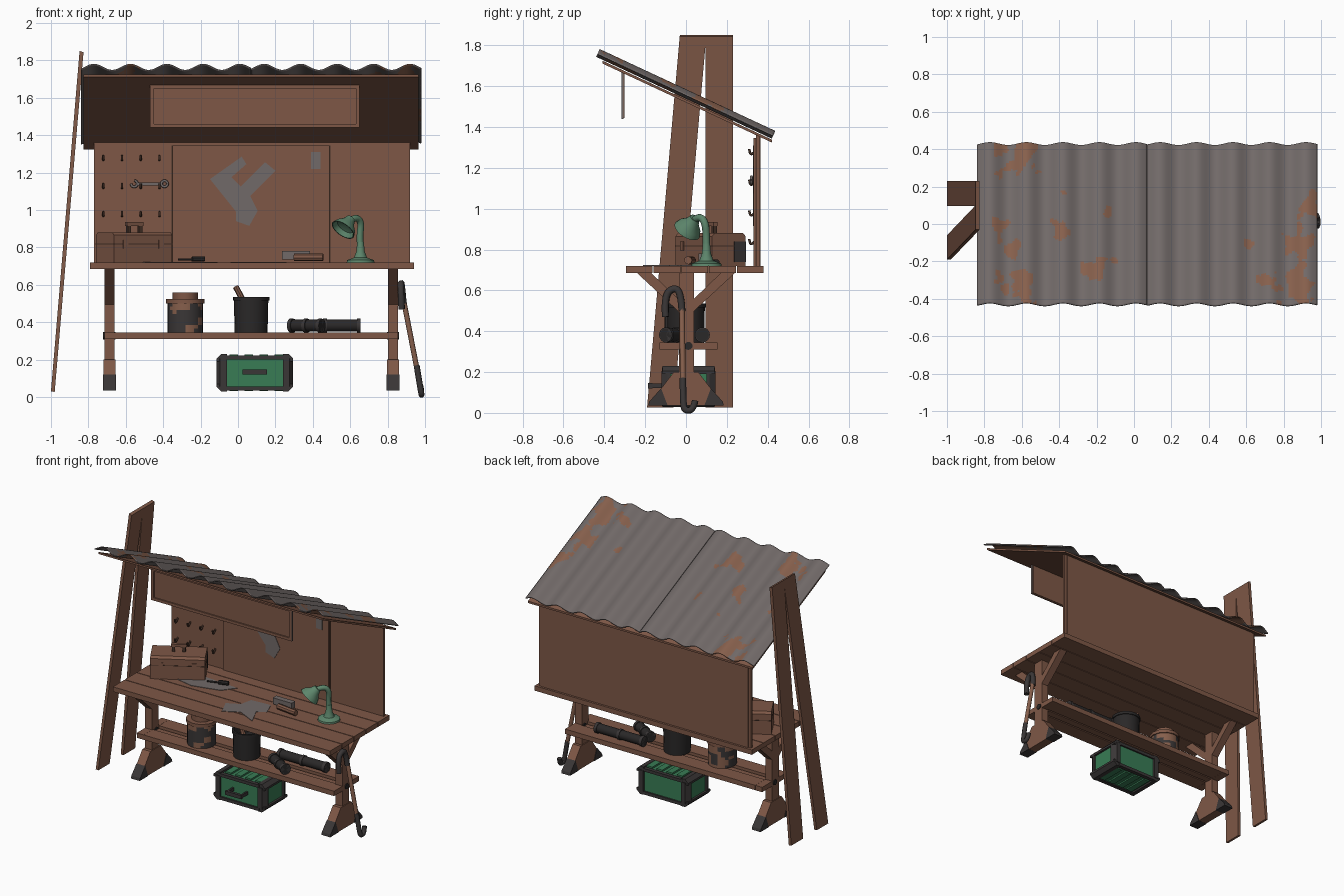
import bpy, bmesh, math
from mathutils import Vector, Matrix, noise

cube = bpy.data.objects.get("Cube")
if cube:
    bpy.data.objects.remove(cube, do_unlink=True)


def material(name, r, g, b):
    m = bpy.data.materials.new(name)
    m.use_nodes = True
    m.diffuse_color = (r, g, b, 1)
    m.node_tree.nodes["Principled BSDF"].inputs["Base Color"].default_value = (r, g, b, 1)
    return m


WOOD = material("brown wood", .21, .097, .062)
SHADE = material("dark brown", .06, .032, .022)
RUST = material("rust", .24, .115, .072)
ZINC = material("grey metal", .165, .142, .138)
IRON = material("dark iron", .042, .037, .037)
BLACK = material("black", .023, .021, .021)
GREEN = material("box green", .04, .2, .09)
LAMP = material("lamp green", .11, .24, .15)


def make(name, bm, mat, smooth=False):
    bmesh.ops.recalc_face_normals(bm, faces=bm.faces)
    me = bpy.data.meshes.new(name)
    bm.to_mesh(me)
    bm.free()
    me.materials.append(mat)
    ob = bpy.data.objects.new(name, me)
    bpy.context.collection.objects.link(ob)
    if smooth:
        bpy.ops.object.select_all(action='DESELECT')
        ob.select_set(True)
        bpy.context.view_layer.objects.active = ob
        bpy.ops.object.shade_smooth_by_angle(angle=.7)
    return ob


def prism(name, pts, axis, a, b, mat, shear=0):
    """Extrude a profile from a to b along an axis; shear moves y with height."""
    bm = bmesh.new()
    place = {'x': lambda p, t: (t, p[0], p[1]), 'y': lambda p, t: (p[0], t, p[1]),
             'z': lambda p, t: (p[0], p[1], t)}[axis]
    face = bm.faces.new([bm.verts.new(place(p, a)) for p in pts])
    step = Vector(place((0, 0), b - a))
    ext = bmesh.ops.extrude_face_region(bm, geom=[face])
    bmesh.ops.translate(bm, vec=step, verts=[v for v in ext['geom'] if isinstance(v, bmesh.types.BMVert)])
    for v in bm.verts:
        v.co.y += shear * v.co.z
    return make(name, bm, mat)


def box(name, x, y, z, mat):
    return prism(name, [(x[0], y[0]), (x[1], y[0]), (x[1], y[1]), (x[0], y[1])], 'z', z[0], z[1], mat)


def lathe(name, profile, mat, base, axis=(0, 0, 1), sides=20):
    """Spin (radius, height) pairs about an axis through base."""
    bm = bmesh.new()
    vs = [bm.verts.new((r, 0, h)) for r, h in profile]
    es = [bm.edges.new(e) for e in zip(vs, vs[1:])]
    bmesh.ops.spin(bm, geom=vs + es, cent=(0, 0, 0), axis=(0, 0, 1), angle=math.tau, steps=sides)
    bmesh.ops.remove_doubles(bm, verts=bm.verts, dist=1e-5)
    turn = Vector((0, 0, 1)).rotation_difference(Vector(axis)).to_matrix().to_4x4()
    bm.transform(Matrix.Translation(base) @ turn)
    return make(name, bm, mat, True)


def rod(name, a, b, r, mat, sides=16):
    d = Vector(b) - Vector(a)
    return lathe(name, [(0, 0), (r, 0), (r, d.length), (0, d.length)], mat, a, d, sides)


def tube(name, pts, r, mat):
    cu = bpy.data.curves.new(name, 'CURVE')
    cu.dimensions = '3D'
    cu.bevel_depth, cu.bevel_resolution, cu.use_fill_caps = r, 2, True
    sp = cu.splines.new('NURBS')
    sp.points.add(len(pts) - 1)
    for p, q in zip(sp.points, pts):
        p.co = (*q, 1)
    sp.use_endpoint_u, sp.order_u, sp.resolution_u = True, 3, 5
    cu.materials.append(mat)
    ob = bpy.data.objects.new(name, cu)
    bpy.context.collection.objects.link(ob)
    return ob


# Corrugated roof sheets with rust blotches, over a sloping board
def roof_z(y):
    return 1.565 - .466 * y


blots = [(-.62, .36, .12), (-.72, .0, .05), (-.65, -.13, .06), (-.62, -.33, .1), (-.4, -.04, .07),
         (-.2, -.25, .07), (-.13, .07, .035), (-.1, -.2, .03), (.88, -.1, .09), (.87, -.32, .12),
         (.93, .1, .07), (.68, -.3, .05), (.6, -.1, .03), (-.38, .17, .02)]
for side, x0 in (("left", .07), ("right", -.84)):
    bm = bmesh.new()
    bmesh.ops.create_grid(bm, x_segments=100, y_segments=80, size=.5)
    for v in bm.verts:
        x, y = x0 + .91 * (v.co.x + .5), .86 * v.co.y
        wave = .018 * math.cos(math.tau * (x - x0 - .07) / .195)
        v.co = (x, y + .42 * wave, roof_z(y) + .9 * wave)
    for f in bm.faces:
        c = f.calc_center_median()
        wobble = noise.noise(Vector((c.x, c.y, 0)) * 13) + .5 * noise.noise(Vector((c.x, c.y, 3)) * 30)
        f.material_index = int(any(math.hypot(c.x - a, c.y - b) < r * (.75 + .9 * wobble) for a, b, r in blots))
    sheet = make("roof_sheet_" + side, bm, ZINC, True)
    sheet.data.materials.append(RUST)
    sheet.modifiers.new("thickness", 'SOLIDIFY').thickness = .006
prism("roof_board", [(-.41, roof_z(-.41) - .031), (.42, roof_z(.42) - .031),
                     (.42, roof_z(.42) - .045), (-.41, roof_z(-.41) - .045)], 'x', -.825, .965, WOOD)

# Hanging sign with raised border
box("sign", (-.465, .645), (-.308, -.302), (1.445, 1.665), WOOD)
for z in ((1.44, 1.46), (1.65, 1.67)):
    box("sign_rail", (-.47, .65), (-.317, -.306), z, WOOD)
for x in ((-.47, -.45), (.63, .65)):
    box("sign_stile", x, (-.317, -.306), (1.46, 1.65), WOOD)
for x in ((-.4705, -.47), (.65, .6505)):
    box("sign_edge", x, (-.317, -.306), (1.44, 1.67), ZINC)

# Back wall, centre panel and notes
box("back_wall", (-.77, .92), (.343, .36), (.69, 1.36), WOOD)
box("back_wall_plate", (-.75, .9), (.36, .365), (.71, 1.35), WOOD)
box("centre_panel", (-.35, .49), (.331, .343), (.72, 1.345), WOOD)
for x in (-.355, .49):
    box("centre_panel_seam", (x, x + .005), (.34, .343), (.72, 1.345), SHADE)
prism("wall_patch", [(-.15, 1.165), (.02, 1.285), (.045, 1.245), (-.035, 1.175), (.015, 1.125), (.145, 1.255),
                     (.2, 1.21), (.065, 1.075), (.105, .995), (.06, .915), (-.01, .94), (-.01, .99)],
      'y', .328, .331, ZINC)
box("wall_note", (.39, .44), (.328, .331), (1.22, 1.31), ZINC)

# Peg hooks and wrench
for x in (-.72, -.62, -.52, -.42):
    for z in (.84, .98, 1.13, 1.28):
        tube("peg_hook", [(x, .345, z + .01), (x, .325, z - .015), (x, .312, z - .01), (x, .31, z + .012)], .006, SHADE)
box("wrench_shaft", (-.54, -.41), (.315, .325), (1.132, 1.148), ZINC)
for x, start, end in ((-.555, .9, 5.6), (-.393, 0, 6.28)):
    arc = [start + (end - start) * i / 10 + (2.2 if x < -.5 else 0) for i in range(11)]
    tube("wrench_end", [(x + .017 * math.cos(t), .32, 1.14 + .017 * math.sin(t)) for t in arc], .007, ZINC)

# Table top and shelf planks
for i in range(5):
    y = -.295 + i * .136
    box("table_plank", (-.79, .94), (y, y + .131), (.685, .72), WOOD)
for y in ((-.13, -.025), (.045, .155)):
    box("shelf_plank", (-.66, .81), y, (.31, .345), WOOD)
box("shelf_beam", (-.66, .81), (-.015, .035), (.31, .33), WOOD)

# Trestle legs
for x in (-.688, .829):
    lo, hi = x - .027, x + .027
    box("leg_post", (lo, hi), (-.035, .04), (.15, .685), WOOD)
    box("leg_shelf_rest", (lo, hi), (-.13, .155), (.31, .345), WOOD)
    rod("leg_bolt", (lo - .006, .012, .328), (hi + .006, .012, .328), .02, BLACK, 10)
    prism("foot", [(-.1, .037), (.1, .037), (.125, .115), (.06, .2), (-.06, .2), (-.125, .115)],
          'x', x - .032, x + .032, WOOD)
    for s in (-1, 1):
        prism("leg_brace", [(s * .03, .49), (s * .03, .55), (s * .17, .685), (s * .24, .685)], 'x', lo, hi, WOOD)
        prism("foot_tip", [(s * .09, .036), (s * .185, .036), (s * .18, .055), (s * .122, .12)],
              'x', x - .035, x + .035, IRON)

# Boards leaning at the side
lean = [(-1, .03), (-.98, .027), (-.826, 1.843), (-.847, 1.85)]
prism("leaning_board_straight", lean, 'y', .095, .23, WOOD)
prism("leaning_board_tilted", lean, 'y', -.193, -.063, WOOD, .088)

# Toolbox, turned on the table
spin = Matrix.Translation((-.555, .12, 0)) @ Matrix.Rotation(math.radians(30), 4, 'Z')
parts = [prism("toolbox", [(-.095, .72), (.095, .72), (.095, .865), (.08, .88), (-.08, .88), (-.095, .865)],
               'x', -.18, .18, WOOD),
         box("toolbox_seam", (-.182, .182), (-.097, .097), (.816, .82), SHADE),
         box("toolbox_grip", (-.05, .05), (-.012, .012), (.915, .935), WOOD),
         box("toolbox_end_stain", (.18, .184), (.03, .095), (.74, .84), IRON)]
for x in (-.035, .035):
    parts.append(box("toolbox_grip_post", (x - .01, x + .01), (-.01, .01), (.88, .915), SHADE))
for x in (-.11, .11):
    parts.append(box("toolbox_latch", (x - .015, x + .015), (-.101, -.095), (.795, .84), WOOD))
for p in parts:
    p.matrix_world = spin

# Papers and hand tools on the table
prism("table_paper", [(-.04, -.084), (.05, -.04), (.07, .05), (.22, .06), (.26, -.04), (.2, -.08), (.26, -.21),
                      (.12, -.14), (.01, -.2)], 'z', .72, .723, ZINC)
prism("table_drawing", [(-.74, .09), (-.6, .19), (-.11, .15), (-.18, .06), (-.38, .01)], 'z', .72, .723, ZINC)
rod("screwdriver_handle", (-.245, .13, .738), (-.18, .15, .738), .015, BLACK, 8)
rod("screwdriver_shaft", (-.32, .105, .735), (-.245, .13, .735), .006, IRON, 8)
box("mallet_head", (.235, .385), (.06, .1), (.735, .78), ZINC)
rod("mallet_handle", (.3, .03, .747), (.455, .01, .747), .02, WOOD, 8)

# Desk lamp
lathe("lamp_base", [(0, 0), (.074, 0), (.072, .012), (.035, .025), (.022, .06), (.018, .11), (0, .11)],
      LAMP, (.655, .1, .72))
tube("lamp_neck", [(.655, .1, .79), (.65, .1, .86), (.66, .095, .93), (.635, .07, .965), (.6, .04, .945)], .018, LAMP)
lathe("lamp_shade", [(0, 0), (.025, .002), (.035, .03), (.06, .06), (.07, .085), (.064, .085), (.05, .06), (0, .045)],
      LAMP, (.605, .045, .955), (-.5, -.45, -.7))

# Tin with flaking paint, bucket and pipes on the shelf
tin = (-.282, -.01, .345)
body = lathe("tin", [(0, 0)] + [(.095, i * .02) for i in range(9)] + [(0, .16)], RUST, tin, sides=24)
body.data.materials.append(IRON)
for f in body.data.polygons:
    f.material_index = int(noise.noise(f.center * 14) + .15 * math.sin(f.center.z * 60) > -.08)
lathe("tin_lid", [(0, .155), (.104, .155), (.104, .178), (.068, .178), (.068, .215), (0, .215)], WOOD, tin, sides=12)
lathe("bucket", [(0, 0), (.088, 0), (.092, .17), (.098, .17), (.098, .19), (.085, .19), (.082, .13), (0, .13)],
      BLACK, (.07, 0, .345))
rod("bucket_stick", (.05, 0, .47), (-.012, .02, .59), .016, WOOD, 8)
for a, b in (((.275, .08, .382), (.655, .08, .382)), ((.28, .0, .382), (.45, -.1, .382))):
    a, b = Vector(a), Vector(b)
    u = (b - a).normalized()
    rod("pipe", a, b, .032, BLACK)
    for p in (a, (a + b) / 2 - u * .01, b - u * .02):
        rod("pipe_collar", p, p + u * .02, .037, IRON)

# Storage crate: green core, chamfered dark frame, ribs and handle
box("crate_core", (-.1, .28), (-.106, .131), (.042, .216), GREEN)
for sx, ex in ((1, -.115), (-1, .295)):
    for sy, ey in ((1, -.12), (-1, .145)):
        prism("crate_corner_post", [(ex, ey + sy * .03), (ex + sx * .02, ey), (ex + sx * .055, ey),
                                    (ex + sx * .055, ey + sy * .02), (ex + sx * .02, ey + sy * .045),
                                    (ex, ey + sy * .045)], 'z', .055, .205, IRON)
    for sz, ez in ((1, .03), (-1, .23)):
        prism("crate_end_bar", [(ex, ez + sz * .04), (ex, ez + sz * .025), (ex + sx * .025, ez), (ex + sx * .055, ez),
                                (ex + sx * .055, ez + sz * .02), (ex + sx * .02, ez + sz * .04)], 'y', -.115, .14, IRON)
for y in ((-.117, -.09), (.115, .142)):
    for z in ((.034, .056), (.2, .222)):
        box("crate_long_bar", (-.07, .25), y, z, IRON)
for i in range(4):
    x = -.045 + i * .08
    box("crate_top_rib", (x, x + .045), (-.08, .105), (.21, .228), GREEN)
    box("crate_base_rib", (x, x + .045), (-.08, .105), (.032, .05), GREEN)
box("crate_handle", (.025, .155), (-.185, -.165), (.12, .147), IRON)
for x in (.03, .14):
    box("crate_handle_arm", (x, x + .012), (-.17, -.1), (.122, .145), IRON)

# Crowbar leaning on the leg
tube("crowbar_hook", [(.875, -.1, .47), (.872, -.105, .54), (.87, -.085, .605), (.875, -.025, .61), (.885, -.02, .5)],
     .018, IRON)
rod("crowbar_shaft", (.885, -.02, .52), (.955, -.015, .16), .014, RUST, 10)
tube("crowbar_tip", [(.955, -.015, .17), (.978, -.015, .03), (.982, .0, .01), (.98, .035, .015), (.976, .045, .06)],
     .016, IRON)
